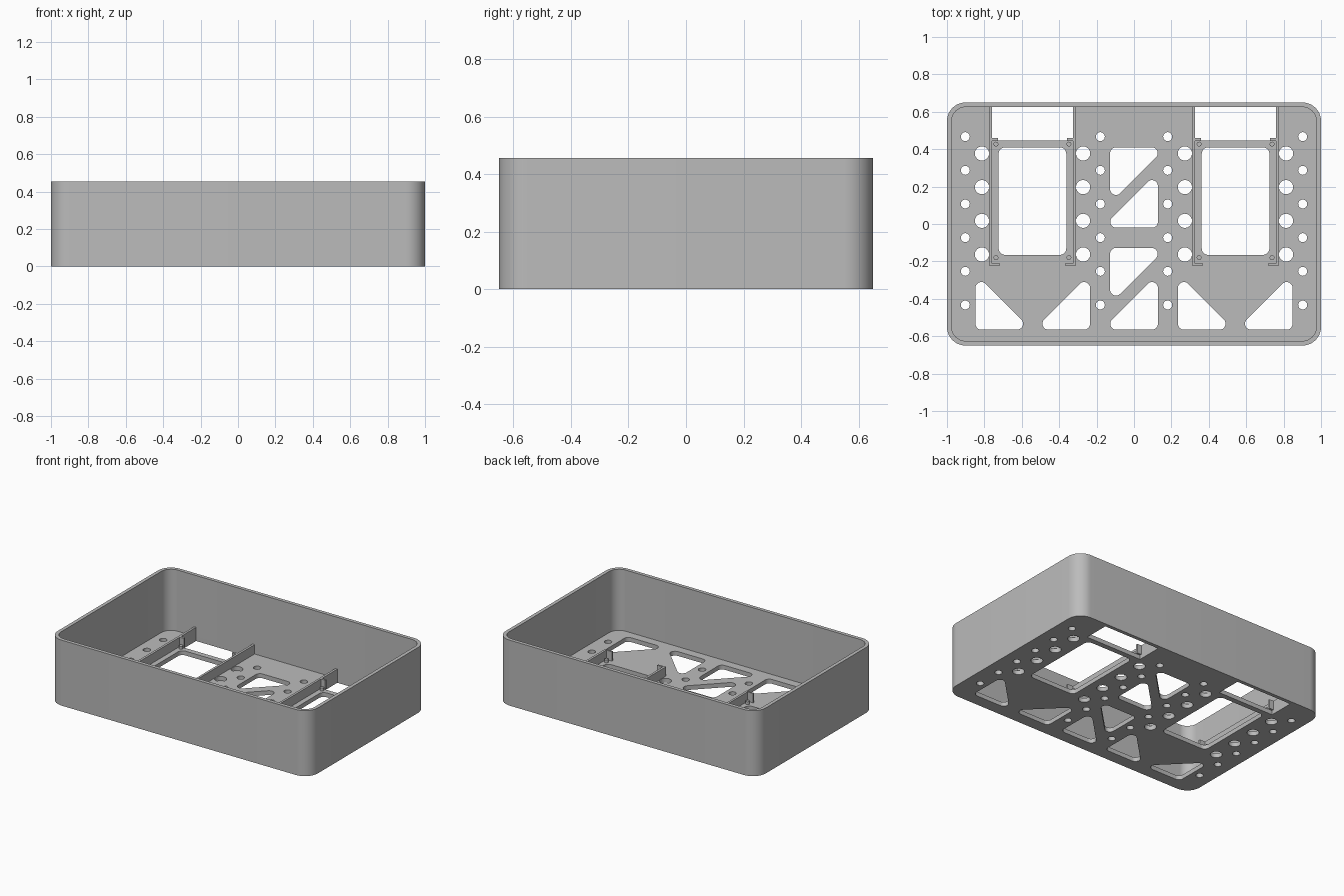
import bpy
import math
from mathutils import Vector

cube = bpy.data.objects.get("Cube")
if cube:
    bpy.data.objects.remove(cube, do_unlink=True)

grey = bpy.data.materials.new("plain grey")
grey.use_nodes = True
grey.diffuse_color = (0.5, 0.5, 0.5, 1)
grey.node_tree.nodes["Principled BSDF"].inputs["Base Color"].default_value = (0.5, 0.5, 0.5, 1)

FLOOR, HEIGHT, WALL = 0.03, 0.455, 0.025
HALF_X, HALF_Y = 1.0, 0.65
BAY_X = 0.543


def rounded(points, radius, steps=8):
    """Outline of a convex polygon with arc corners."""
    out = []
    for i, p in enumerate(points):
        p = Vector(p)
        a = (Vector(points[i - 1]) - p).normalized()
        b = (Vector(points[(i + 1) % len(points)]) - p).normalized()
        half = a.angle(b) / 2
        centre = p + (a + b).normalized() * radius / math.sin(half)
        start = p + a * radius / math.tan(half) - centre
        end = p + b * radius / math.tan(half) - centre
        sweep = math.pi - 2 * half
        for k in range(steps + 1):
            t = k / steps
            out.append(centre + (start * math.sin((1 - t) * sweep)
                                 + end * math.sin(t * sweep)) / math.sin(sweep))
    return out


def box(x0, x1, y0, y1):
    return [(x0, y0), (x1, y0), (x1, y1), (x0, y1)]


def circle(x, y, r, n=24):
    return [(x + r * math.cos(i * math.tau / n), y + r * math.sin(i * math.tau / n))
            for i in range(n)]


def triangle(x, y, dx, dy, leg=0.3):
    """Right-angled cutout with its square corner at x, y."""
    return rounded([(x, y), (x + dx * leg, y), (x, y + dy * leg)], 0.032)


def prism(name, loops, z0, z1):
    """Extrude an outline, with any inner loops left as holes."""
    curve = bpy.data.curves.new(name, 'CURVE')
    curve.dimensions = '2D'
    curve.fill_mode = 'BOTH'
    curve.extrude = (z1 - z0) / 2
    for loop in loops:
        spline = curve.splines.new('POLY')
        spline.points.add(len(loop) - 1)
        for point, co in zip(spline.points, loop):
            point.co = (co[0], co[1], 0, 1)
        spline.use_cyclic_u = True
    obj = bpy.data.objects.new(name, curve)
    bpy.context.collection.objects.link(obj)
    obj.location.z = (z0 + z1) / 2
    bpy.ops.object.select_all(action='DESELECT')
    obj.select_set(True)
    bpy.context.view_layer.objects.active = obj
    bpy.ops.object.convert(target='MESH')
    obj = bpy.context.object
    bpy.ops.object.mode_set(mode='EDIT')
    bpy.ops.mesh.select_all(action='SELECT')
    bpy.ops.mesh.remove_doubles(threshold=0.0001)
    bpy.ops.mesh.normals_make_consistent(inside=False)
    bpy.ops.object.mode_set(mode='OBJECT')
    obj.data.materials.clear()
    obj.data.materials.append(grey)
    bpy.ops.object.shade_smooth_by_angle(angle=math.radians(30))
    return obj


outer = rounded(box(-HALF_X, HALF_X, -HALF_Y, HALF_Y), 0.1, 12)
ix, iy = HALF_X - WALL, HALF_Y - WALL
inner = rounded(box(-ix, ix, -iy, iy), 0.1 - WALL, 12)

# Floor cutouts: bay windows, rear slots, triangles and round holes
holes = []
for s in (-1, 1):
    c = s * BAY_X
    holes.append(rounded(box(c - 0.181, c + 0.181, -0.165, 0.41), 0.035))
    holes.append(box(c - 0.217, c + 0.217, 0.447, iy))
    holes.append(triangle(s * 0.848, -0.565, -s, 1))
    holes.append(triangle(s * 0.235, -0.565, s, 1))
    for x in (0.18, 0.902):
        holes += [circle(s * x, 0.467 - 0.18 * i, 0.024) for i in range(6)]
    for x in (0.272, 0.813):
        holes += [circle(s * x, 0.377 - 0.18 * i, 0.038) for i in range(4)]
for y in (0.41, -0.128):
    holes.append(triangle(-0.128, y, 1, -1))
for y in (-0.02, -0.565):
    holes.append(triangle(0.128, y, -1, 1))

prism("floor_plate", [outer] + holes, 0, FLOOR)
prism("side_wall", [outer, inner], FLOOR, HEIGHT)

# Bay rails with front lips, rear clips and locating pins
RAIL_TOP = FLOOR + 0.065
for bay, c in (("right", -BAY_X), ("left", BAY_X)):
    for side, s in (("right", -1), ("left", 1)):
        tag = f"{bay}_bay_{side}"
        rail = [(0.233, iy), (0.233, -0.222), (0.174, -0.222), (0.174, -0.21),
                (0.217, -0.21), (0.217, iy)]
        prism(tag + "_rail", [[(c + s * x, y) for x, y in rail]], FLOOR, RAIL_TOP)
        clip = box(0.185, 0.217, 0.445, 0.46)
        prism(tag + "_clip", [[(c + s * x, y) for x, y in clip]], FLOOR, RAIL_TOP)
        for end, y in (("front", -0.18), ("rear", 0.427)):
            prism(f"{tag}_{end}_pin", [circle(c + s * 0.195, y, 0.013, 16)],
                  FLOOR, FLOOR + 0.02)
